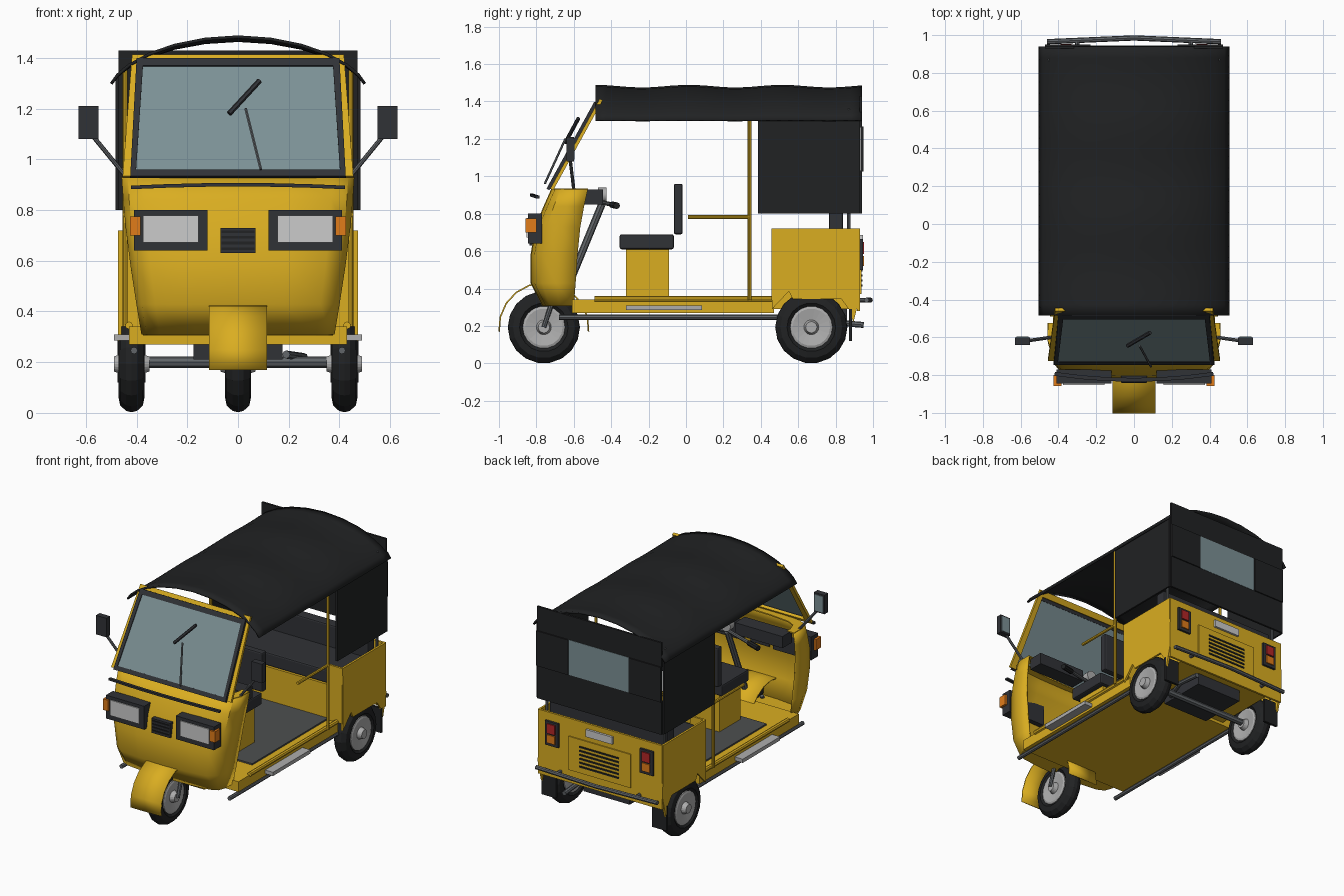
import bpy, bmesh, math
from mathutils import Vector

if "Cube" in bpy.data.objects:
    bpy.data.objects.remove(bpy.data.objects["Cube"])


def material(name, rgb):
    m = bpy.data.materials.new(name)
    m.diffuse_color = (*rgb, 1)
    m.use_nodes = True
    m.node_tree.nodes["Principled BSDF"].inputs["Base Color"].default_value = m.diffuse_color
    return m


YEL = material("yellow_paint", (0.70, 0.42, 0.015))
BLK = material("black_canvas", (0.015, 0.016, 0.017))
DRK = material("dark_plastic", (0.03, 0.032, 0.037))
MAT = material("rubber_mat", (0.075, 0.08, 0.08))
STL = material("steel", (0.12, 0.13, 0.14))
LGT = material("light_metal", (0.42, 0.42, 0.42))
LENS = material("lamp_lens", (0.62, 0.64, 0.61))
GLS = material("glass", (0.2, 0.28, 0.30))
RED = material("red_lens", (0.45, 0.02, 0.02))
ORG = material("orange_lens", (0.75, 0.2, 0.01))


def mesh(name, verts, faces, mat, mirror=False, solid=0, smooth=False):
    me = bpy.data.meshes.new(name)
    me.from_pydata([tuple(v) for v in verts], [], faces)
    bm = bmesh.new()
    bm.from_mesh(me)
    bmesh.ops.recalc_face_normals(bm, faces=bm.faces)
    bm.to_mesh(me)
    bm.free()
    ob = bpy.data.objects.new(name, me)
    bpy.context.collection.objects.link(ob)
    me.materials.append(mat)
    if solid:
        s = ob.modifiers.new("thickness", 'SOLIDIFY')
        s.thickness, s.offset = solid, 0
    if mirror:
        ob.modifiers.new("mirror", 'MIRROR')
    if smooth:
        bpy.context.view_layer.objects.active = ob
        ob.select_set(True)
        bpy.ops.object.shade_smooth_by_angle(angle=math.radians(40))
        ob.select_set(False)
    return ob


def box(name, x, y, z, mat, mirror=False, bevel=0):
    v = [(a, b, c) for a in x for b in y for c in z]
    f = [(0, 1, 3, 2), (4, 6, 7, 5), (0, 4, 5, 1), (2, 3, 7, 6), (0, 2, 6, 4), (1, 5, 7, 3)]
    ob = mesh(name, v, f, mat, mirror)
    if bevel:
        b = ob.modifiers.new("bevel", 'BEVEL')
        b.width, b.segments = bevel, 2
    return ob


def grid(name, rows, mat, **kw):
    n = len(rows[0])
    f = [(i * n + j, i * n + j + 1, (i + 1) * n + j + 1, (i + 1) * n + j)
         for i in range(len(rows) - 1) for j in range(n - 1)]
    return mesh(name, [p for r in rows for p in r], f, mat, **kw)


def tube(name, pts, r, mat, mirror=False, sides=8):
    pts = [Vector(p) for p in pts]
    verts, faces = [], []
    for i, p in enumerate(pts):
        d = (pts[min(i + 1, len(pts) - 1)] - pts[max(i - 1, 0)]).normalized()
        q = d.to_track_quat('Z', 'Y')
        for k in range(sides):
            a = math.tau * k / sides
            verts.append(p + q @ Vector((r * math.cos(a), r * math.sin(a), 0)))
    for i in range(len(pts) - 1):
        for k in range(sides):
            j = (k + 1) % sides
            faces.append((i * sides + k, i * sides + j, (i + 1) * sides + j, (i + 1) * sides + k))
    faces += [tuple(range(sides)), tuple(range(len(verts) - sides, len(verts)))]
    return mesh(name, verts, faces, mat, mirror, smooth=True)


def lathe(name, profile, cx, cy, cz, mat, mirror=False, n=18):
    rows = [[(cx + u, cy + r * math.cos(math.tau * k / n), cz + r * math.sin(math.tau * k / n))
             for u, r in profile] for k in range(n + 1)]
    ob = grid(name, rows, mat, mirror=mirror)
    bm = bmesh.new()
    bm.from_mesh(ob.data)
    bmesh.ops.remove_doubles(bm, verts=bm.verts, dist=1e-5)
    bmesh.ops.recalc_face_normals(bm, faces=bm.faces)
    bm.to_mesh(ob.data)
    bm.free()


# Wheels: tyre and dished hub
def wheel(name, x, y, mirror):
    tyre = [(-.035, .11), (-.052, .13), (-.045, .165), (-.022, .188), (0, .193),
            (.022, .188), (.045, .165), (.052, .13), (.035, .11), (-.035, .11)]
    lathe(name + "_tyre", tyre, x, y, .193, BLK, mirror)
    hub = [(-.07, 0), (-.07, .03), (-.04, .04), (-.05, .1), (-.045, .113),
           (.045, .113), (.05, .1), (.04, .04), (.07, .03), (.07, 0)]
    lathe(name + "_hub", hub, x, y, .193, LGT, mirror)


wheel("front_wheel", 0, -.76, False)
wheel("rear_wheel", .42, .67, True)
arc = [math.radians(-5 + 190 * i / 10) for i in range(11)]
grid("front_fender", [[(x, -.76 + .24 * math.cos(a), .19 + .24 * math.sin(a)) for x in (-.115, .115)]
                      for a in arc], YEL, solid=.008, smooth=True)
tube("front_fork", [(.075, -.76, .193), (.075, -.715, .33)], .013, STL, True)
tube("rear_axle", [(-.42, .67, .2), (.42, .67, .2)], .022, STL)
box("engine", (-.175, .175), (.52, .86), (.21, .30), DRK)
tube("exhaust", [(.19, .6, .23), (.26, .78, .22), (.26, .95, .205)], .016, STL)

# Chassis and floor
box("floor", (-.43, .43), (-.61, .47), (.27, .34), YEL)
box("rear_floor", (-.36, .36), (.47, .92), (.29, .34), YEL)
box("floor_mat", (-.36, .36), (-.36, .46), (.34, .35), MAT)
box("side_step", (.43, .49), (-.32, .085), (.285, .31), LGT, True)
tube("sill_rail", [(.43, -.49, .345), (.43, .46, .345)], .015, YEL, True)
tube("chassis_rail", [(.41, -.68, .246), (.41, .5, .246)], .014, STL, True)

# Front cowl, an open-backed lofted shell
rows = []
for z, w, yf, yb in ((.31, .375, -.765, -.60), (.43, .395, -.825, -.59), (.58, .418, -.825, -.58),
                     (.73, .437, -.80, -.565), (.84, .447, -.755, -.545), (.93, .453, -.715, -.525)):
    half = [(w, yb), (w, yb * .55 + yf * .45), (w * .95, yb * .25 + yf * .75), (w * .82, yf + .02), (w * .45, yf + .004)]
    rows.append([(x, y, z) for x, y in half] + [(0, yf, z)] + [(-x, y, z) for x, y in half[::-1]])
grid("front_cowl", rows, YEL, solid=.012, smooth=True)
mesh("cowl_bottom", rows[0], [tuple(range(11))], YEL, solid=.008)
top = [p for p in rows[-1]]
inner = [(x * .88, min(y + .05, -.525), z) for x, y, z in top]
grid("cowl_top_rim", [top, inner], YEL, solid=.008)
grid("cowl_trim_strip", [[(x, -.825 + .18 * x * x, z - .06 * x * x) for x in (-.42, -.28, -.14, 0, .14, .28, .42)]
                         for z in (.893, .907)], DRK, solid=.02)

# Headlights and grille
box("headlight_housing", (.12, .41), (-.845, -.77), (.64, .80), DRK, True)
box("headlight_lens", (.155, .375), (-.852, -.84), (.672, .778), LENS, True)
box("turn_signal", (.385, .425), (-.857, -.80), (.70, .775), ORG, True)
box("front_grille", (-.07, .07), (-.838, -.80), (.63, .73), DRK)
for i in range(4):
    box("grille_slat", (-.065, .065), (-.843, -.835), (.643 + i * .022, .653 + i * .022), BLK)


# Windscreen on its sloped plane
def screen(x, z, off=0):
    return (x, -.735 + (z - .935) * .55 + off, z)


def ring(name, outer, inner, mat, off):
    v = [screen(x, z, off) for w, z in (outer[0], inner[0]) for x in (-w, w)]
    v += [screen(x, z, off) for w, z in (outer[1], inner[1]) for x in (-w, w)]
    mesh(name, v, [(0, 1, 3, 2), (1, 5, 7, 3), (5, 4, 6, 7), (4, 0, 2, 6)], mat, solid=.018)


ring("windscreen_frame", ((.425, .93), (.40, 1.395)), ((.402, .955), (.375, 1.365)), DRK, 0)
ring("windscreen_surround", ((.455, .93), (.418, 1.41)), ((.41, .95), (.385, 1.375)), YEL, .02)
mesh("windscreen_glass", [screen(-.41, .945), screen(.41, .945), screen(.38, 1.37), screen(-.38, 1.37)],
     [(0, 1, 2, 3)], GLS, solid=.006)
tube("wiper_arm", [(.09, -.755, .96), (.03, -.645, 1.2)], .006, STL, sides=6)
tube("wiper_blade", [(-.035, -.645, 1.18), (.085, -.575, 1.31)], .011, DRK, sides=6)

# Mirrors
tube("mirror_arm", [(.44, -.60, .93), (.575, -.62, 1.095)], .009, STL, True)
box("mirror_housing", (.55, .63), (-.64, -.60), (1.08, 1.21), DRK, True)
box("mirror_glass", (.558, .622), (-.602, -.596), (1.09, 1.20), GLS, True)

# Driver controls
box("dash_pod", (.06, .42), (-.55, -.445), (.85, .93), DRK, True)
tube("steering_column", [(0, -.66, .34), (0, -.45, .85)], .02, STL)
tube("handlebar", [(-.28, -.375, .845), (-.18, -.40, .85), (0, -.45, .86), (.18, -.40, .85), (.28, -.375, .845)], .012, STL)
tube("hand_grip", [(.2, -.395, .848), (.29, -.37, .843)], .018, BLK, True)
tube("instrument_dial", [(0, -.47, .9), (0, -.425, .9)], .04, LGT, sides=12)

# Driver seat
box("driver_seat_base", (-.19, .19), (-.32, -.09), (.34, .61), YEL)
box("driver_seat_cushion", (-.23, .23), (-.355, -.065), (.61, .69), DRK, bevel=.01)
box("driver_seat_back", (-.23, .23), (-.065, -.018), (.69, .96), DRK, bevel=.01)

# Passenger bench
box("bench_base", (-.36, .36), (.46, .84), (.34, .58), YEL)
box("bench_cushion", (-.45, .45), (.47, .78), (.58, .67), DRK, bevel=.01)
box("bench_back", (-.45, .45), (.765, .84), (.62, .82), DRK, bevel=.01)

# Rear body sides with wheel cut-outs, and rear panel
side = [(.458, .72), (.925, .72), (.93, .36), (.895, .22), (.87, .29), (.83, .345), (.57, .345), (.55, .385), (.46, .29)]
mesh("rear_body_side", [(.467, y, z) for y, z in side], [tuple(range(len(side)))], YEL, True, solid=.014)
box("rear_body_front_edge", (.36, .47), (.456, .47), (.34, .72), YEL, True)
box("rear_panel", (-.47, .47), (.915, .93), (.28, .72), YEL)
box("engine_hatch", (-.235, .235), (.93, .938), (.37, .60), YEL)
for i in range(6):
    box("hatch_vent", (-.15, .15), (.937, .943), (.41 + i * .027, .421 + i * .027), BLK)
box("number_plate", (-.1, .1), (.93, .945), (.635, .685), LENS)
box("tail_lamp_housing", (.31, .41), (.925, .945), (.50, .665), DRK, True)
box("tail_lamp_red", (.33, .39), (.94, .953), (.585, .65), RED, True)
box("tail_lamp_orange", (.33, .39), (.94, .953), (.52, .575), ORG, True)
tube("rear_bumper", [(-.46, .965, .338), (0, .985, .338), (.46, .965, .338)], .014, STL)
tube("bumper_bracket", [(.3, .92, .338), (.3, .97, .338)], .012, STL, True)
box("mud_flap", (.365, .475), (.872, .888), (.12, .29), BLK, True)

# Pillars and grab rails
tube("door_pillar", [(.445, .34, .34), (.445, .34, 1.35)], .01, YEL, True)
tube("grab_rail", [(.445, .01, .782), (.445, .34, .782)], .01, YEL, True)
tube("rear_pillar", [(.445, .87, .70), (.445, .87, 1.36)], .01, STL, True)

# Canvas roof with sag between its hoops
prof = [(.5, -.185), (.475, -.15), (.43, -.112), (.35, -.068), (.25, -.033), (.13, -.009)]
prof = prof + [(0, 0)] + [(-x, h) for x, h in prof[::-1]]
rows = []
for i in range(25):
    y = -.485 + 1.425 * i / 24
    sag = .007 * math.cos((y + .485) * math.tau / .5) - .007
    rows.append([(x, y, 1.483 + h + sag * (1 + h / .185)) for x, h in prof])
grid("canvas_roof", rows, BLK, solid=.012, smooth=True)

# Rear curtains and window
box("side_curtain", (.472, .484), (.385, .93), (.80, 1.325), BLK, True)
box("back_curtain_lower", (-.472, .472), (.928, .942), (.80, 1.03), BLK)
box("back_curtain_upper", (-.472, .472), (.928, .942), (1.26, 1.43), BLK)
box("back_curtain_side", (.23, .472), (.932, .95), (1.025, 1.265), BLK, True)
box("rear_window", (-.235, .235), (.934, .944), (1.025, 1.265), GLS)
